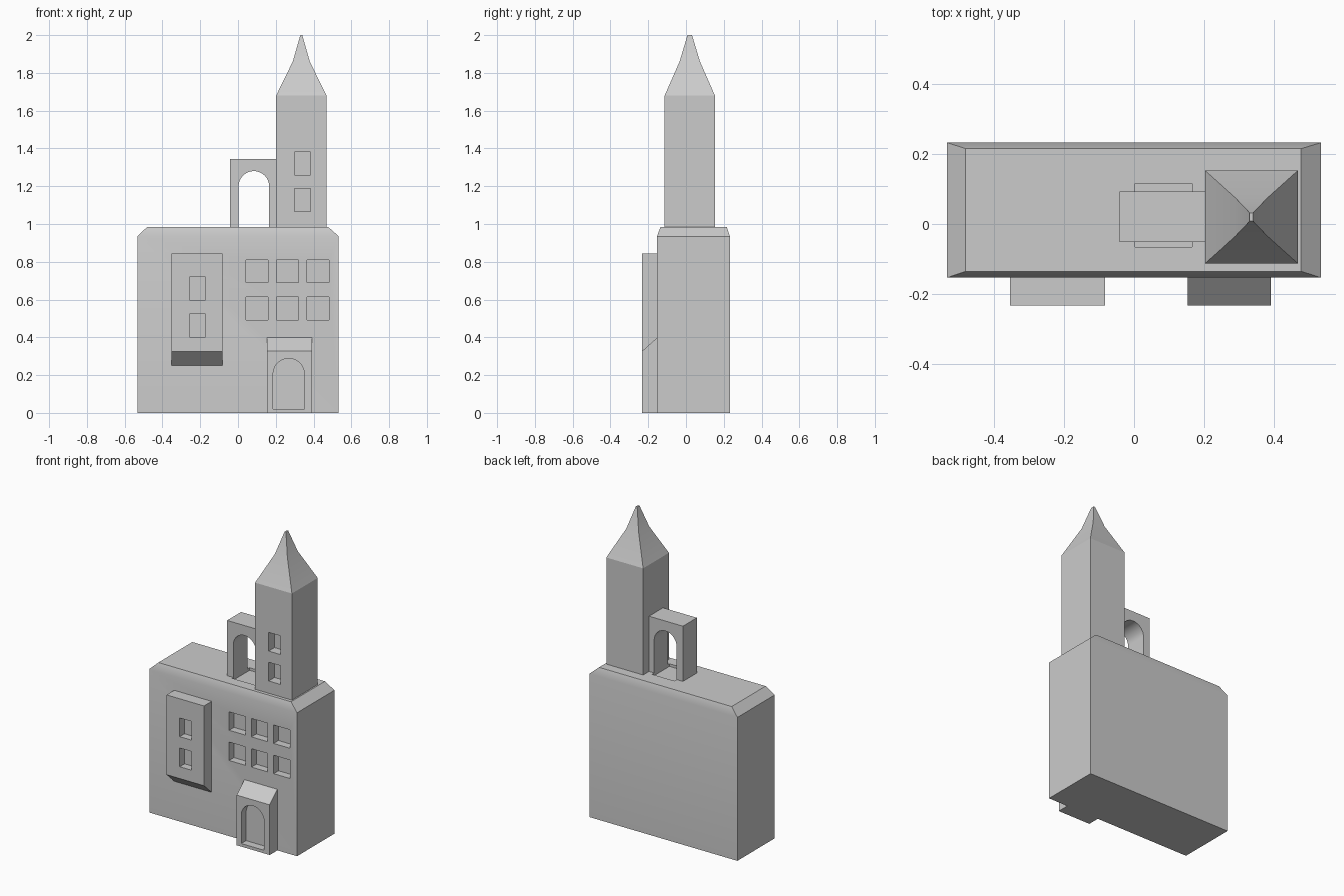
import bpy, bmesh, math

if "Cube" in bpy.data.objects:
    bpy.data.objects.remove(bpy.data.objects["Cube"])

Y_FRONT, Y_WALL, Y_BACK = -0.232, -0.153, 0.232


def finish(name, bm):
    bmesh.ops.recalc_face_normals(bm, faces=bm.faces)
    mesh = bpy.data.meshes.new(name)
    bm.to_mesh(mesh)
    bm.free()
    ob = bpy.data.objects.new(name, mesh)
    bpy.context.collection.objects.link(ob)
    return ob


def loft(bm, rings):
    """Closed solid through rings of equal point count."""
    rows = [[bm.verts.new(p) for p in r] for r in rings]
    n = len(rows[0])
    for a, b in zip(rows, rows[1:]):
        for i in range(n):
            j = (i + 1) % n
            bm.faces.new((a[i], a[j], b[j], b[i]))
    bm.faces.new(rows[0][::-1])
    bm.faces.new(rows[-1])


def rect(x0, x1, y0, y1, z):
    return [(x0, y0, z), (x1, y0, z), (x1, y1, z), (x0, y1, z)]


def solid(name, *rings):
    bm = bmesh.new()
    loft(bm, [rect(*r) for r in rings])
    return finish(name, bm)


def window(x0, x1, z0, z1):
    return [(x0, z0), (x1, z0), (x1, z1), (x0, z1)]


def arch(x0, x1, z0, top, n=24):
    r, cx = (x1 - x0) / 2, (x0 + x1) / 2
    curve = [(cx + r * math.cos(math.pi * i / n), top - r + r * math.sin(math.pi * i / n))
             for i in range(n + 1)]
    return [(x0, z0), (x1, z0)] + curve


def carve(ob, outlines, y0, y1):
    """Cut front-view outlines out of a part between two depths."""
    bm = bmesh.new()
    for o in outlines:
        loft(bm, [[(x, y, z) for x, z in o] for y in (y0, y1)])
    cutter = finish("cutter", bm)
    cutter.hide_render = True
    mod = ob.modifiers.new("carve", 'BOOLEAN')
    mod.operation, mod.solver, mod.object = 'DIFFERENCE', 'EXACT', cutter
    bpy.ops.object.select_all(action='DESELECT')
    bpy.context.view_layer.objects.active = ob
    ob.select_set(True)
    bpy.ops.object.modifier_apply(modifier=mod.name)
    bpy.data.objects.remove(cutter)
    bpy.ops.object.shade_smooth_by_angle(angle=math.radians(20))


# Main block with sloped roof edge
body = solid("main_block",
             (-0.533, 0.533, Y_WALL, Y_BACK, 0),
             (-0.533, 0.533, Y_WALL, Y_BACK, 0.935),
             (-0.48, 0.477, -0.135, 0.215, 0.985))
carve(body, [window(x, x + 0.117, z, z + 0.12)
             for x in (0.043, 0.204, 0.364) for z in (0.493, 0.69)],
      Y_WALL - 0.05, Y_WALL + 0.05)

# Tower with two-stage spire
tx, ty = 0.335, 0.02
tower = solid("tower", *[(tx - w, tx + w, ty - d, ty + d, z) for w, d, z in (
    (0.133, 0.133, 0.975), (0.133, 0.133, 1.68), (0.045, 0.054, 1.86), (0.005, 0.012, 2.0))])
carve(tower, [window(0.3, 0.385, z, z + 0.122) for z in (1.065, 1.26)],
      ty - 0.2, ty - 0.133 + 0.06)

# Rooftop arch; its opening sinks slightly into the roof
opening = [arch(0.003, 0.165, 0.968, 1.28)]
roof_arch = solid("roof_arch", (-0.042, 0.21, -0.052, 0.092, 0.975),
                  (-0.042, 0.21, -0.052, 0.092, 1.345))
for part in (roof_arch, body):
    carve(part, opening, -0.065, 0.115)

# Bay with sloped underside
bm = bmesh.new()
loft(bm, [[(x, Y_WALL + 0.002, 0.25), (x, Y_FRONT, 0.325), (x, Y_FRONT, 0.845),
           (x, Y_WALL + 0.002, 0.845)] for x in (-0.353, -0.083)])
bay = finish("bay", bm)
carve(bay, [window(-0.258, -0.173, z, z + 0.122) for z in (0.402, 0.598)],
      Y_FRONT - 0.05, Y_FRONT + 0.05)

# Porch with sloped roof and arched doorway
bm = bmesh.new()
loft(bm, [[(x, Y_WALL + 0.002, 0), (x, Y_FRONT, 0), (x, Y_FRONT, 0.327),
           (x, Y_WALL + 0.002, 0.4)] for x in (0.153, 0.391)])
porch = finish("porch", bm)
carve(porch, [arch(0.186, 0.351, 0.02, 0.288)], Y_FRONT - 0.05, Y_FRONT + 0.05)
